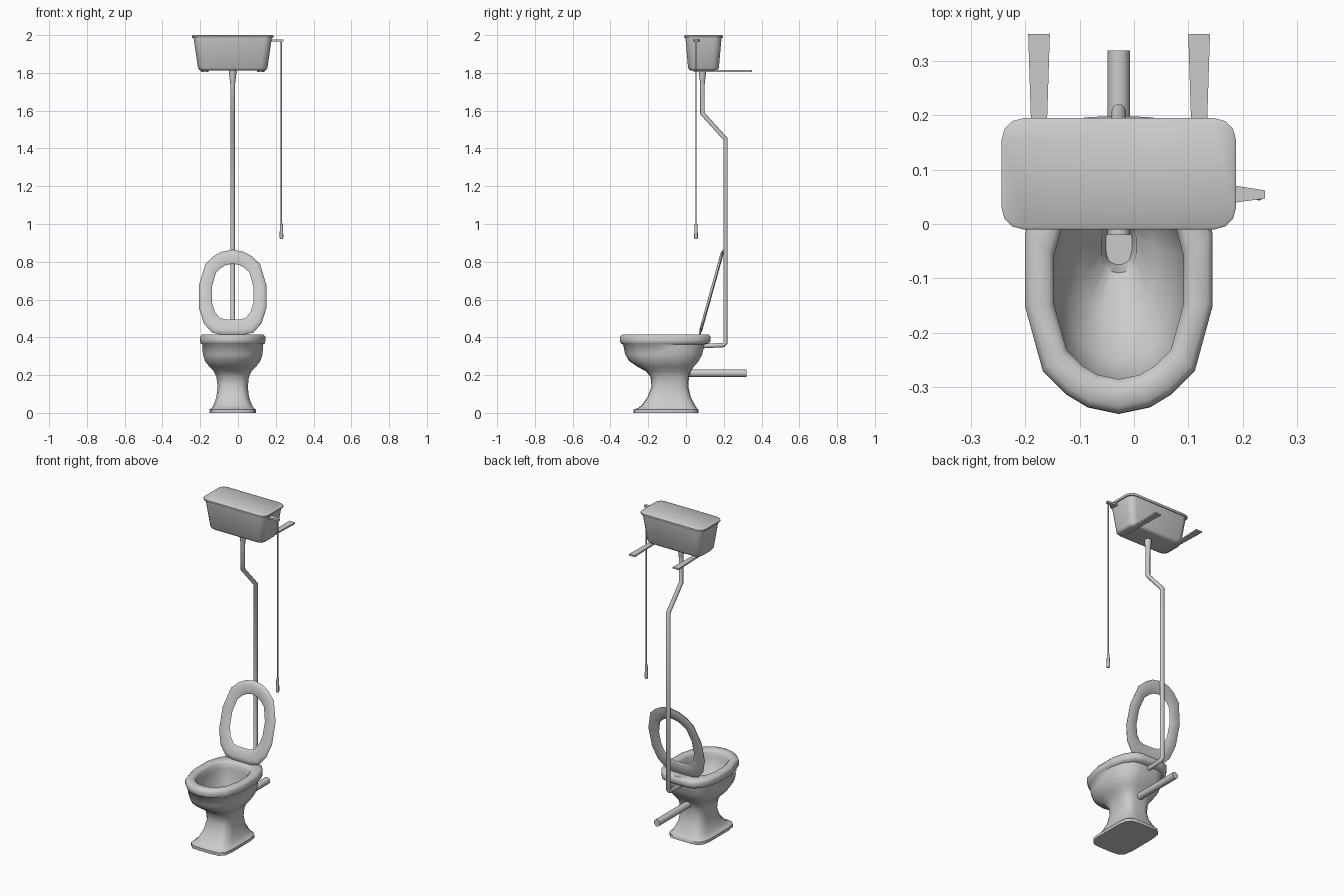
import bpy, bmesh, math
from mathutils import Matrix

if "Cube" in bpy.data.objects:
    bpy.data.objects.remove(bpy.data.objects["Cube"])

CX = -0.028  # shared centre line of bowl, pipe and cistern

# Half outlines from front to back, unit size: egg shaped rim and squarish base
EGG = [(0, -1), (.33, -.95), (.56, -.85), (.81, -.67), (1, -.17), (1, .38), (.86, .73), (.62, .95), (.35, 1), (0, 1)]
BOX = [(0, -1), (.38, -1), (.72, -.97), (.93, -.82), (1, -.5), (1, .5), (.93, .82), (.72, .97), (.38, 1), (0, 1)]


def outline(z, hw, y0, y1, square=0.0, cx=CX):
    """Closed ring: half width hw, from y0 (front) to y1 (back)."""
    half = [(a[0] * (1 - square) + b[0] * square, a[1] * (1 - square) + b[1] * square) for a, b in zip(EGG, BOX)]
    full = half + [(-x, y) for x, y in half[-2:0:-1]]
    return [(cx + x * hw, (y0 + y1) / 2 + y * (y1 - y0) / 2, z) for x, y in full]


def round_rect(z, hx, y0, y1, r, n=3):
    pts, hy, cy = [], (y1 - y0) / 2, (y0 + y1) / 2
    for k, (sx, sy) in enumerate([(1, 1), (-1, 1), (-1, -1), (1, -1)]):
        for i in range(n + 1):
            a = math.pi / 2 * (k + i / n)
            pts.append((CX + sx * (hx - r) + r * math.cos(a), cy + sy * (hy - r) + r * math.sin(a), z))
    return pts


def finish(ob, angle=40):
    bpy.ops.object.select_all(action='DESELECT')
    bpy.context.view_layer.objects.active = ob
    ob.select_set(True)
    if ob.type == 'CURVE':
        bpy.ops.object.convert(target='MESH')
        ob = bpy.context.object
    bpy.ops.object.shade_smooth_by_angle(angle=math.radians(angle))
    return ob


def loft(name, rings, wrap=False, angle=40, matrix=None):
    bm = bmesh.new()
    loops = [[bm.verts.new(p) for p in ring] for ring in rings]
    n = len(loops[0])
    pairs = list(zip(loops, loops[1:])) + ([(loops[-1], loops[0])] if wrap else [])
    for a, b in pairs:
        for i in range(n):
            j = (i + 1) % n
            bm.faces.new((a[i], a[j], b[j], b[i]))
    if not wrap:
        bm.faces.new(loops[0])
        bm.faces.new(loops[-1])
    bmesh.ops.recalc_face_normals(bm, faces=bm.faces)
    if matrix:
        bm.transform(matrix)
    me = bpy.data.meshes.new(name)
    bm.to_mesh(me)
    bm.free()
    ob = bpy.data.objects.new(name, me)
    bpy.context.collection.objects.link(ob)
    return finish(ob, angle)


def tube(name, path, res=3):
    """Pipe through (x, y, z, radius) points."""
    cu = bpy.data.curves.new(name, 'CURVE')
    cu.dimensions, cu.bevel_depth, cu.bevel_resolution, cu.use_fill_caps = '3D', 1.0, res, True
    sp = cu.splines.new('POLY')
    sp.points.add(len(path) - 1)
    for p, (x, y, z, r) in zip(sp.points, path):
        p.co, p.radius = (x, y, z, 1), r
    ob = bpy.data.objects.new(name, cu)
    bpy.context.collection.objects.link(ob)
    return finish(ob, 50)


def plate(name, pts, z0, z1):
    return loft(name, [[(x, y, z) for x, y in pts] for z in (z0, z1)], angle=20)


# Pedestal bowl: foot, stem, belly, rim, then down the inside to the drain
loft("bowl", [outline(*r) for r in [
    (0, .123, -.278, .066, 1), (.018, .123, -.278, .066, 1),
    (.025, .112, -.255, .058, 1), (.04, .102, -.235, .048, .9),
    (.085, .086, -.203, .025, .7), (.14, .08, -.182, .012, .6),
    (.19, .086, -.188, .016, .5), (.22, .1, -.212, .024, .4),
    (.245, .124, -.258, .042, .25), (.275, .147, -.302, .068, .1),
    (.31, .158, -.322, .086, 0), (.362, .161, -.333, .098, 0),
    (.368, .17, -.344, .122, 0), (.38, .173, -.35, .13, 0),
    (.403, .173, -.349, .13, 0), (.415, .163, -.336, .12, 0),
    (.415, .13, -.3, .06, 0), (.403, .119, -.286, .046, 0),
    (.37, .119, -.286, .046, 0), (.3, .1, -.25, .034, 0),
    (.24, .066, -.175, .02, .1), (.205, .032, -.09, .002, .2),
    (.15, .024, -.075, -.005, .2)]], angle=50)

# Raised seat, built flat from its hinge line and tipped back
L = .467
seat = [(-.003, .175, -L + .003, -.003), (.003, .178, -L, 0), (.008, .16, -L + .025, -.025),
        (.006, .118, -.397, -.075), (0, .11, -.389, -.083), (-.006, .118, -.397, -.075),
        (-.008, .16, -L + .025, -.025)]
loft("seat", [outline(*r, cx=0) for r in seat], wrap=True, angle=60,
     matrix=Matrix.Translation((CX, .072, .415)) @ Matrix.Rotation(math.radians(-105.5), 4, 'X'))

# Cistern and lid
loft("cistern", [round_rect(*r) for r in [
    (1.812, .165, .03, .155, .03), (1.815, .177, .018, .167, .034),
    (1.826, .184, .011, .174, .036), (1.985, .207, -.003, .188, .038)]], angle=50)
loft("cistern_lid", [round_rect(*r) for r in [
    (1.984, .213, -.008, .193, .038), (1.988, .216, -.01, .195, .04),
    (1.996, .216, -.01, .195, .04), (2.0, .211, -.005, .19, .037)]])

# Wall brackets under the cistern
for side, x in (("left", -.175), ("right", .12)):
    plate(side + "_bracket", [(x - .01, .04), (x + .01, .04), (x + .02, .35), (x - .02, .35)], 1.806, 1.815)

# Flush pipe with its coupling, and the waste pipe
tube("pipe_coupling", [(CX, .087, 1.83, .02), (CX, .087, 1.79, .019), (CX, .087, 1.755, .014), (CX, .087, 1.74, .013)])
tube("flush_pipe", [(CX, .087, 1.8, .013), (CX, .087, 1.585, .013), (CX, .209, 1.45, .013),
                    (CX, .209, .372, .013), (CX, .198, .359, .013), (CX, .05, .352, .013)])
tube("waste_pipe", [(CX, -.02, .21, .021), (CX, .32, .21, .021)], 4)

# Flush lever, pull chain and handle
plate("flush_lever", [(.16, .038), (.19, .04), (.241, .047), (.241, .062), (.19, .07), (.16, .072)], 1.965, 1.976)
tube("pull_chain", [(.23, .053, 1.97, .004), (.23, .053, .99, .004)], 1)
tube("pull_handle", [(.23, .053, 1.005, .006), (.23, .053, .99, .008), (.23, .053, .93, .01), (.23, .053, .92, .008)], 2)
